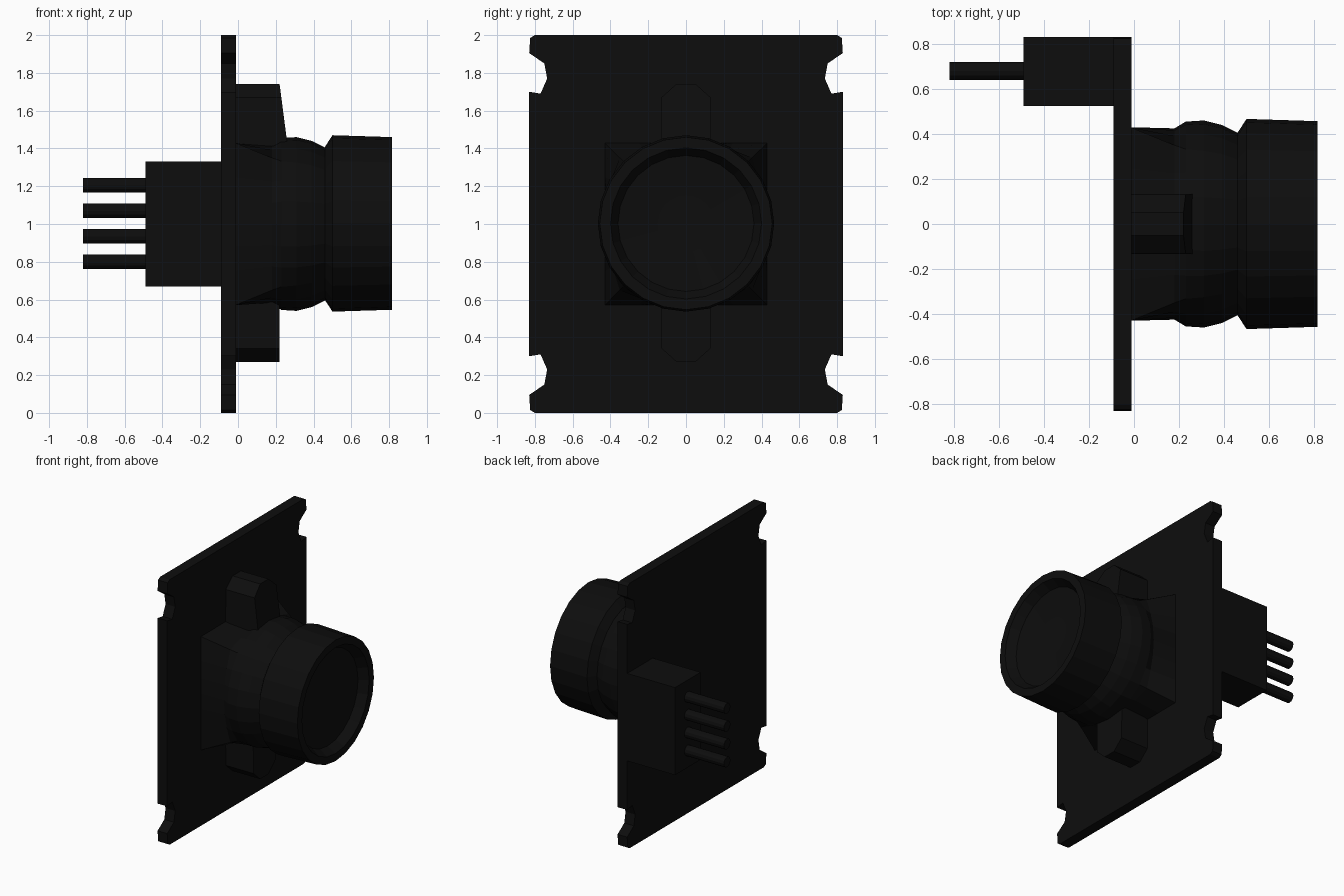
import bpy, bmesh, math
from mathutils import Matrix

if "Cube" in bpy.data.objects:
    bpy.data.objects.remove(bpy.data.objects["Cube"])

black = bpy.data.materials.new("matte_black")
black.diffuse_color = (0.004, 0.004, 0.004, 1)
black.use_nodes = True
black.node_tree.nodes["Principled BSDF"].inputs["Base Color"].default_value = black.diffuse_color


def finish(name, bm):
    bmesh.ops.recalc_face_normals(bm, faces=bm.faces)
    mesh = bpy.data.meshes.new(name)
    bm.to_mesh(mesh)
    bm.free()
    mesh.materials.append(black)
    ob = bpy.data.objects.new(name, mesh)
    bpy.context.collection.objects.link(ob)
    return ob


def prism(name, outline, x0, x1, slope=0.0, z_ref=0.0):
    """Extrude a (y, z) outline along x; the front face may lean with z."""
    bm = bmesh.new()
    back = [bm.verts.new((x0, y, z)) for y, z in outline]
    front = [bm.verts.new((x1 + slope * (z_ref - z), y, z)) for y, z in outline]
    n = len(outline)
    bm.faces.new(back)
    bm.faces.new(front)
    for i in range(n):
        j = (i + 1) % n
        bm.faces.new((back[i], back[j], front[j], front[i]))
    return finish(name, bm)


def loft(name, rings, n=24, zc=1.0):
    """Skin rings of (x, radius, squareness) along x and cap both ends."""
    bm = bmesh.new()
    loops = []
    for x, r, sq in rings:
        loop = []
        for i in range(n):
            a = 2 * math.pi * i / n
            c, s = math.cos(a), math.sin(a)
            rr = r * (1 - sq + sq / max(abs(c), abs(s)))
            loop.append(bm.verts.new((x, rr * c, zc + rr * s)))
        loops.append(loop)
    for p, q in zip(loops, loops[1:]):
        for i in range(n):
            j = (i + 1) % n
            bm.faces.new((p[i], p[j], q[j], q[i]))
    bm.faces.new(loops[0])
    bm.faces.new(loops[-1])
    return finish(name, bm)


# Circuit board with a bitten notch near each corner
quarter = [(0.83, 0.70), (0.77, 0.69), (0.735, 0.77), (0.75, 0.85),
           (0.83, 0.905), (0.825, 0.985), (0.80, 1.0)]
half = [(y, -z) for y, z in reversed(quarter)] + quarter
board = half + [(-y, z) for y, z in reversed(half)]
prism("circuit_board", [(y, z + 1) for y, z in board], -0.09, -0.01)

# Connector block and its four pins
prism("connector_block", [(0.525, 0.67), (0.83, 0.67), (0.83, 1.33), (0.525, 1.33)],
      -0.49, -0.085)
for i in range(4):
    bm = bmesh.new()
    place = Matrix.Translation((-0.65, 0.68, 0.8 + 0.135 * i)) @ Matrix.Rotation(math.pi / 2, 4, 'Y')
    bmesh.ops.create_cone(bm, cap_ends=True, segments=12, radius1=0.039, radius2=0.039,
                          depth=0.34, matrix=place)
    finish("pin_%d" % (i + 1), bm)

# Lens holder: square foot blending into a round neck
loft("lens_holder", [(-0.015, 0.43, 1), (0.18, 0.425, 0.4), (0.23, 0.455, 0.08),
                     (0.31, 0.46, 0), (0.39, 0.44, 0), (0.46, 0.405, 0), (0.52, 0.405, 0)])

# Lens barrel with a shallow dished front
loft("lens_barrel", [(0.46, 0.405, 0), (0.50, 0.467, 0), (0.815, 0.457, 0),
                     (0.815, 0.40, 0), (0.75, 0.36, 0), (0.73, 0.15, 0)], zc=1.003)

# Screw lugs above and below the holder
lug = [(-0.135, 0.30), (0.135, 0.30), (0.13, 0.67), (0.05, 0.742), (-0.05, 0.742), (-0.13, 0.67)]
prism("upper_lug", [(y, 1 + z) for y, z in lug], -0.015, 0.22, slope=0.13, z_ref=1.742)
prism("lower_lug", [(y, 1.012 - z) for y, z in lug], -0.015, 0.22)
